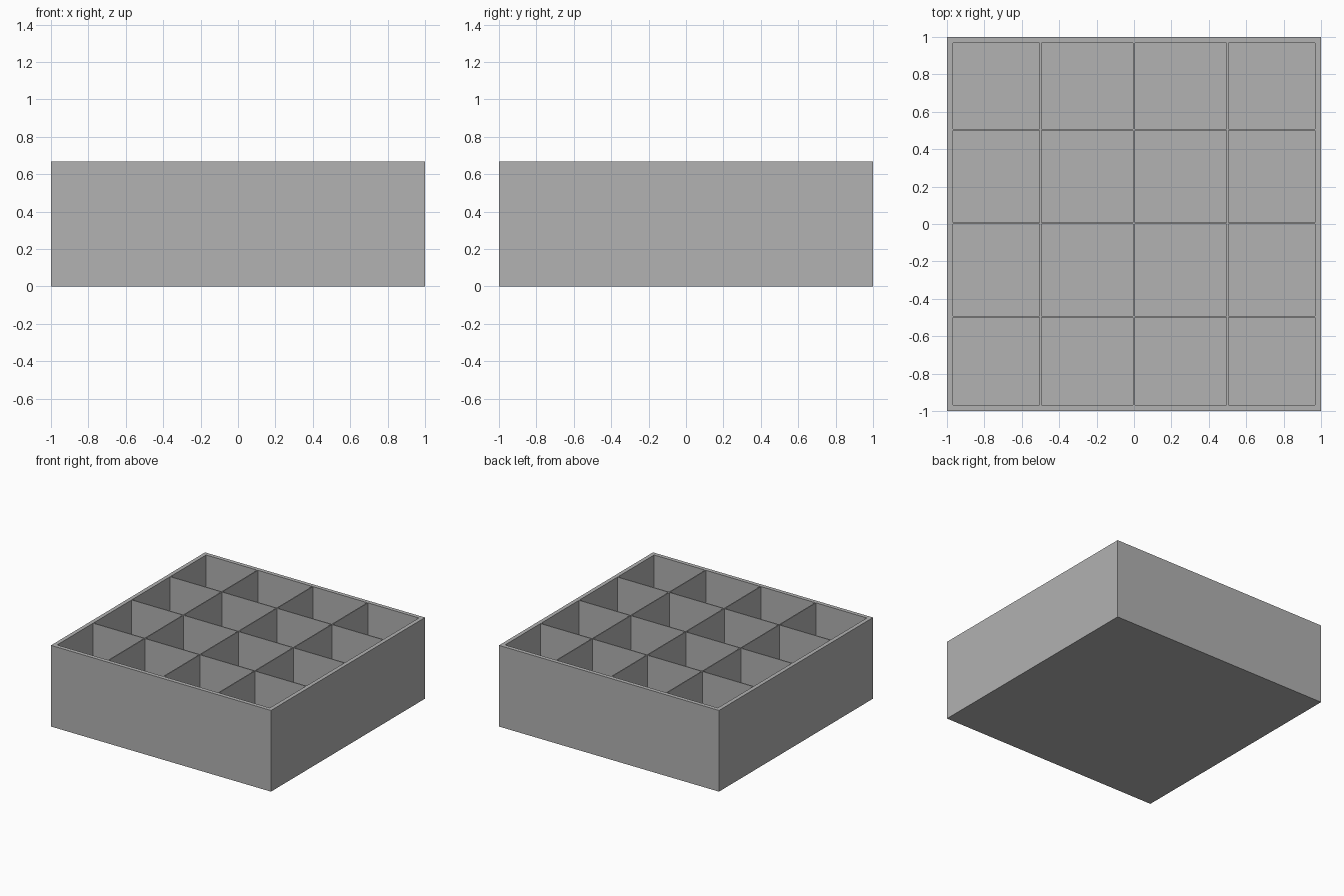
import bpy, bmesh

if "Cube" in bpy.data.objects:
    bpy.data.objects.remove(bpy.data.objects["Cube"], do_unlink=True)

HEIGHT, WALL, FLOOR, DIVIDER = 0.667, 0.033, 0.033, 0.0083

grey = bpy.data.materials.new("plain grey")
grey.use_nodes = True
colour = (0.445, 0.445, 0.445, 1)
grey.diffuse_color = colour
grey.node_tree.nodes["Principled BSDF"].inputs["Base Color"].default_value = colour


def rim_lines(shift):
    """Positions of every wall and divider edge along one axis."""
    lines = [-1, WALL - 1]
    for centre in (-0.5, 0, 0.5):
        lines += [centre + shift - DIVIDER / 2, centre + shift + DIVIDER / 2]
    return lines + [1 - WALL, 1]


bm = bmesh.new()

# Rim and divider tops, laid out as a grid of uneven cells
xs, ys = rim_lines(0), rim_lines(DIVIDER / 2)
grid = [[bm.verts.new((x, y, HEIGHT)) for y in ys] for x in xs]
cells = []
for i in range(len(xs) - 1):
    for j in range(len(ys) - 1):
        face = bm.faces.new((grid[i][j], grid[i + 1][j],
                             grid[i + 1][j + 1], grid[i][j + 1]))
        if i % 2 and j % 2:
            cells.append(face)
outline = [e for e in bm.edges if e.is_boundary]

# Outer walls and underside
skirt = bmesh.ops.extrude_edge_only(bm, edges=outline)["geom"]
for v in skirt:
    if isinstance(v, bmesh.types.BMVert):
        v.co.z = 0
bmesh.ops.contextual_create(bm, geom=[e for e in bm.edges if e.is_boundary])

# Sixteen compartments sunk to the floor
pockets = bmesh.ops.extrude_face_region(bm, geom=cells)["geom"]
for v in pockets:
    if isinstance(v, bmesh.types.BMVert):
        v.co.z = FLOOR
bmesh.ops.delete(bm, geom=[f for f in cells if f.is_valid], context="FACES_ONLY")
bmesh.ops.recalc_face_normals(bm, faces=bm.faces)

mesh = bpy.data.meshes.new("divided_tray")
bm.to_mesh(mesh)
bm.free()
mesh.materials.append(grey)
bpy.context.collection.objects.link(bpy.data.objects.new("divided_tray", mesh))
